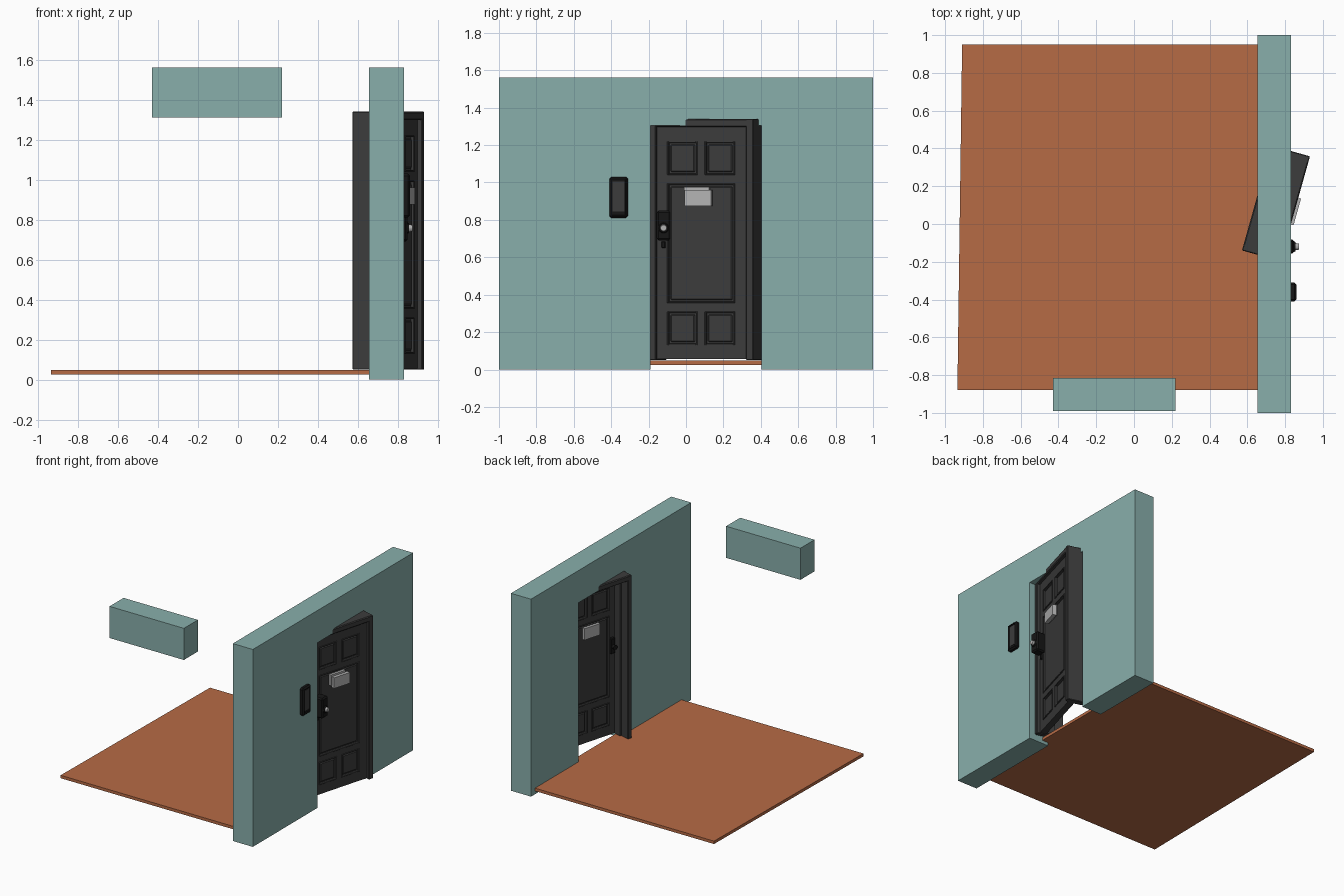
import bpy, bmesh, math
from mathutils import Matrix, Vector

if "Cube" in bpy.data.objects:
    bpy.data.objects.remove(bpy.data.objects["Cube"])


def material(name, rgb):
    m = bpy.data.materials.new(name)
    m.diffuse_color = (*rgb, 1)
    m.use_nodes = True
    m.node_tree.nodes["Principled BSDF"].inputs["Base Color"].default_value = m.diffuse_color
    return m


TEAL = material("teal_paint", (0.25, 0.43, 0.41))
ORANGE = material("orange_floor", (0.47, 0.145, 0.06))
DARK = material("dark_door", (0.045, 0.045, 0.045))
BLACK = material("black_metal", (0.008, 0.008, 0.008))
LIGHT = material("light_metal", (0.45, 0.45, 0.45))

WORLD = Matrix.Identity(4)
# Door space: local x = through the door, local y = across it
DOOR = Matrix.Rotation(-math.radians(15.7), 4, 'Z')


def finish(name, bm, mat, frame=WORLD):
    bmesh.ops.recalc_face_normals(bm, faces=bm.faces)
    me = bpy.data.meshes.new(name)
    bm.to_mesh(me)
    bm.free()
    me.materials.append(mat)
    ob = bpy.data.objects.new(name, me)
    ob.matrix_world = frame
    bpy.context.collection.objects.link(ob)
    return ob


def box(name, xs, ys, zs, mat, frame=WORLD, bevel=0):
    bm = bmesh.new()
    bmesh.ops.create_cube(bm, size=1)
    for v in bm.verts:
        v.co = Vector([(r[0] + r[1]) / 2 + c * (r[1] - r[0])
                       for c, r in zip(v.co, (xs, ys, zs))])
    if bevel:
        bmesh.ops.bevel(bm, geom=bm.edges[:], offset=bevel, segments=1, affect='EDGES')
    return finish(name, bm, mat, frame)


def prism(name, pts, vec, mat):
    bm = bmesh.new()
    f = bm.faces.new([bm.verts.new(p) for p in pts])
    ext = bmesh.ops.extrude_face_region(bm, geom=[f], use_keep_orig=True)
    moved = [g for g in ext["geom"] if isinstance(g, bmesh.types.BMVert)]
    bmesh.ops.translate(bm, verts=moved, vec=vec)
    return finish(name, bm, mat)


def knob(name, x, y, z, r, length, mat, frame=WORLD):
    bm = bmesh.new()
    m = Matrix.Translation((x, y, z)) @ Matrix.Rotation(math.pi / 2, 4, 'Y')
    bmesh.ops.create_cone(bm, cap_ends=True, segments=16, radius1=r,
                          radius2=r * 0.8, depth=length, matrix=m)
    return finish(name, bm, mat, frame)


# Wall with door opening, floor, floating lintel block
outline = [(-1, 0), (-0.19, 0), (-0.19, 1.305), (0.405, 1.305),
           (0.405, 0), (1, 0), (1, 1.56), (-1, 1.56)]
prism("wall", [(0.655, y, z) for y, z in outline], (0.175, 0, 0), TEAL)
prism("floor", [(-0.935, -0.88, 0.025), (0.71, -0.88, 0.025),
                (0.71, 0.95, 0.025), (-0.91, 0.95, 0.025)], (0, 0, 0.023), ORANGE)
box("overhead_block", (-0.43, 0.22), (-0.99, -0.815), (1.31, 1.56), TEAL)

# Door frame: jambs, head and stops
U0, U1 = 0.02, 0.597
for side, (a, b), (c, d) in (("left", (U0, 0.057), (0.057, 0.07)),
                             ("right", (0.558, U1), (0.545, 0.558))):
    box(f"{side}_jamb", (0.588, 0.8), (a, b), (0.05, 1.34), DARK, DOOR, 0.004)
    box(f"{side}_stop", (0.66, 0.725), (c, d), (0.055, 1.297), DARK, DOOR)
box("frame_head", (0.588, 0.8), (U0 + 0.004, U1 - 0.004), (1.297, 1.34), DARK, DOOR, 0.006)
box("head_stop", (0.66, 0.725), (0.06, 0.555), (1.283, 1.297), DARK, DOOR)

# Door leaf: core, stiles, rails, muntins
N = (0.725, 0.775)
box("leaf_core", (0.738, 0.762), (0.06, 0.555), (0.06, 1.295), DARK, DOOR)
for i, ys in enumerate([(0.057, 0.114), (0.489, 0.558)]):
    box(f"stile_{i}", N, ys, (0.055, 1.297), DARK, DOOR)
for i, zs in enumerate([(0.055, 0.13), (0.31, 0.355), (0.995, 1.04), (1.22, 1.297)]):
    box(f"rail_{i}", N, (0.114, 0.489), zs, DARK, DOOR)
for i, zs in enumerate([(0.13, 0.31), (1.04, 1.22)]):
    box(f"muntin_{i}", N, (0.281, 0.322), zs, DARK, DOOR)

# Raised fields and mouldings in each panel opening
panels = [((a, b), zs) for zs in [(0.13, 0.31), (1.04, 1.22)]
          for a, b in [(0.114, 0.281), (0.322, 0.489)]]
panels.append(((0.114, 0.489), (0.355, 0.995)))
for i, ((a, b), (c, d)) in enumerate(panels):
    box(f"panel_field_{i}", (0.73, 0.77), (a + 0.016, b - 0.016),
        (c + 0.016, d - 0.016), DARK, DOOR, 0.006)
    w = 0.008
    for j, (ys, zs) in enumerate([((a, a + w), (c, d)), ((b - w, b), (c, d)),
                                  ((a + w, b - w), (c, c + w)), ((a + w, b - w), (d - w, d))]):
        box(f"moulding_{i}_{j}", (0.721, 0.779), ys, zs, DARK, DOOR, 0.002)

# Letter slot: plate, flap and inner plate
box("slot_plate", (0.77, 0.79), (0.212, 0.35), (0.89, 0.975), LIGHT, DOOR)
box("slot_flap", (0.785, 0.815), (0.222, 0.368), (0.875, 0.96), LIGHT, DOOR)
box("slot_inner_plate", (0.708, 0.735), (0.215, 0.36), (0.88, 0.97), LIGHT, DOOR)

# Lock case, knobs and latch
box("lock_case", (0.77, 0.848), (-0.157, -0.082), (0.69, 0.85), BLACK, WORLD, 0.01)
knob("knob_collar", 0.85, -0.12, 0.757, 0.03, 0.012, BLACK)
knob("outer_knob", 0.86, -0.12, 0.757, 0.02, 0.025, LIGHT)
box("key_latch", (0.77, 0.79), (0.085, 0.105), (0.65, 0.685), BLACK, DOOR, 0.003)
box("inner_lock", (0.70, 0.73), (0.08, 0.12), (0.7, 0.82), BLACK, DOOR, 0.004)
knob("inner_knob", 0.69, 0.1, 0.757, 0.018, 0.03, BLACK, DOOR)

# Wall keypad: chamfered case with recessed face
bm = bmesh.new()
bmesh.ops.create_cube(bm, size=1)
for v in bm.verts:
    v.co = Vector((0.84 + v.co.x * 0.04, -0.36 + v.co.y * 0.1, 0.92 + v.co.z * 0.22))
bmesh.ops.bevel(bm, geom=bm.edges[:], offset=0.011, segments=1, affect='EDGES')
face = max(bm.faces, key=lambda f: f.calc_center_median().x)
bmesh.ops.inset_region(bm, faces=[face], thickness=0.003, depth=0)
bmesh.ops.inset_region(bm, faces=[face], thickness=0.003, depth=-0.008)
finish("wall_keypad", bm, BLACK)
box("keypad_face", (0.845, 0.854), (-0.392, -0.328), (0.845, 1.005), DARK)
